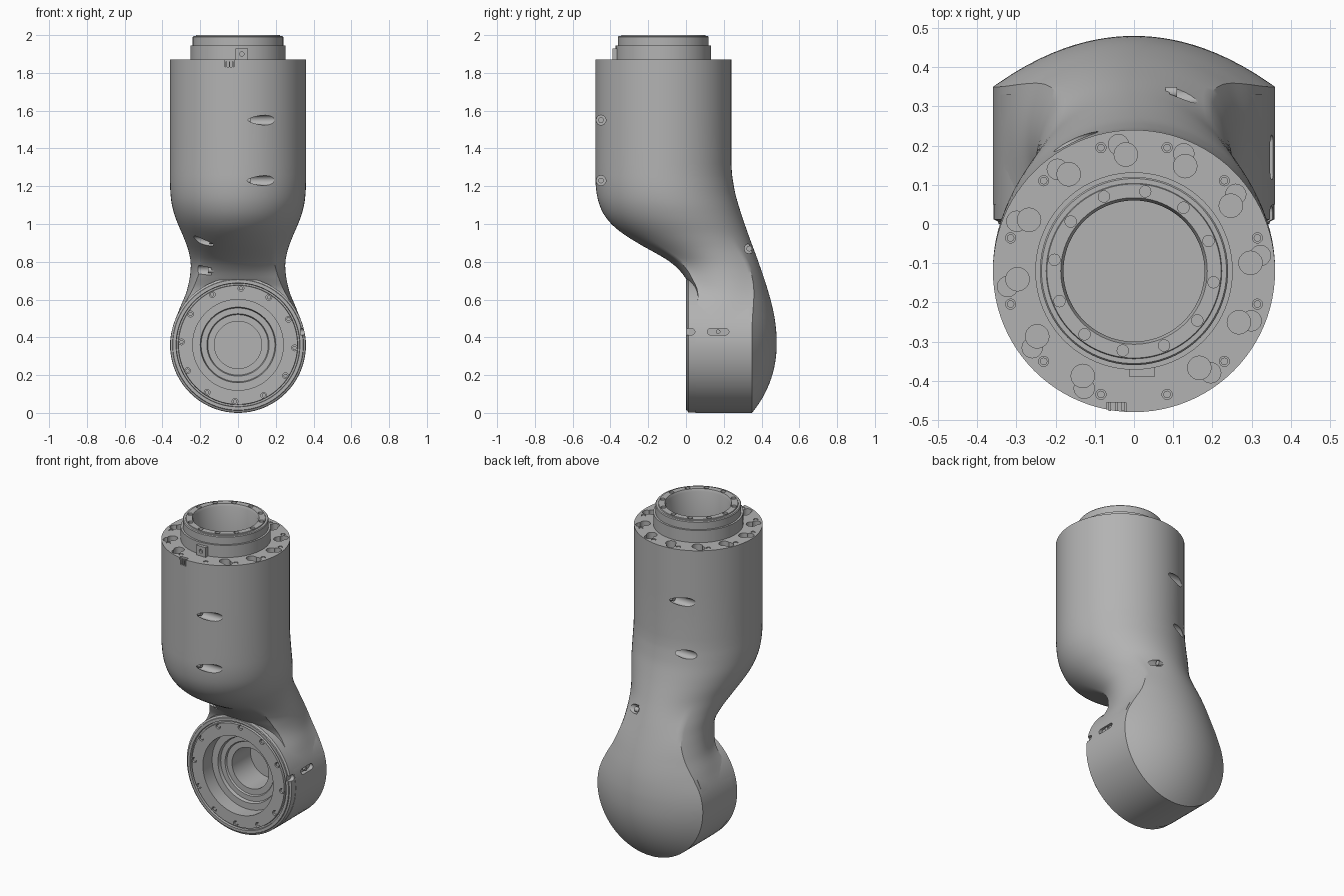
import bpy, bmesh, math
from mathutils import Matrix, Vector

if "Cube" in bpy.data.objects:
    bpy.data.objects.remove(bpy.data.objects["Cube"])

AXIS_Y, DRUM_Z, R = -0.12, 0.36, 0.36
SIDES = 96

grey = bpy.data.materials.new("machined_grey")
grey.use_nodes = True
grey.diffuse_color = (0.45, 0.45, 0.45, 1)
grey.node_tree.nodes["Principled BSDF"].inputs["Base Color"].default_value = grey.diffuse_color


def finish(name, bm):
    bmesh.ops.recalc_face_normals(bm, faces=bm.faces)
    mesh = bpy.data.meshes.new(name)
    bm.to_mesh(mesh)
    bm.free()
    mesh.materials.append(grey)
    ob = bpy.data.objects.new(name, mesh)
    bpy.context.collection.objects.link(ob)
    return ob


def activate(ob):
    bpy.ops.object.select_all(action='DESELECT')
    ob.select_set(True)
    bpy.context.view_layer.objects.active = ob


def smooth(ob):
    activate(ob)
    bpy.ops.object.shade_smooth_by_angle(angle=math.radians(30))


def rod(name, start, end, radius, sides=24):
    """Closed cylinder between two points."""
    a, b = Vector(start), Vector(end)
    bm = bmesh.new()
    turn = (b - a).to_track_quat('Z', 'Y').to_matrix().to_4x4()
    bmesh.ops.create_cone(bm, cap_ends=True, segments=sides, radius1=radius, radius2=radius,
                          depth=(b - a).length, matrix=Matrix.Translation((a + b) / 2) @ turn)
    return finish(name, bm)


def box(name, centre, size):
    bm = bmesh.new()
    bmesh.ops.create_cube(bm, size=1, matrix=Matrix.Translation(centre) @ Matrix.Diagonal((*size, 1)))
    return finish(name, bm)


def lathe(name, profile, matrix, closed=True):
    """Revolve (radius, height) points about z, then place with matrix."""
    bm = bmesh.new()
    pts = [bm.verts.new((r, 0, h)) for r, h in profile]
    edges = [bm.edges.new(p) for p in zip(pts, pts[1:] + pts[:1] if closed else pts[1:])]
    bmesh.ops.spin(bm, geom=pts + edges, cent=(0, 0, 0), axis=(0, 0, 1),
                   angle=math.tau, steps=SIDES, use_duplicate=False)
    bmesh.ops.remove_doubles(bm, verts=bm.verts, dist=1e-5)
    bm.transform(matrix)
    return finish(name, bm)


def carve(ob, cutters):
    activate(ob)
    for cutter in cutters:
        cutter.hide_render = True
        mod = ob.modifiers.new("cut", 'BOOLEAN')
        mod.operation, mod.solver, mod.object = 'DIFFERENCE', 'EXACT', cutter
        bpy.ops.object.modifier_apply(modifier=mod.name)
        bpy.data.objects.remove(cutter)


def curve_at(table, z):
    """Smooth interpolation through (z, value) points."""
    if z <= table[0][0]:
        return table[0][1]
    if z >= table[-1][0]:
        return table[-1][1]

    def slope(j):
        if j in (0, len(table) - 1):
            return 0
        (z0, a), (z1, b) = table[j - 1], table[j + 1]
        return (b - a) / (z1 - z0)
    i = max(j for j, p in enumerate(table) if p[0] <= z)
    (z0, a), (z1, b) = table[i], table[i + 1]
    h = z1 - z0
    t = (z - z0) / h
    return (a * (1 + 2 * t) * (1 - t) ** 2 + b * t * t * (3 - 2 * t)
            + h * t * (1 - t) * (slope(i) * (1 - t) - slope(i + 1) * t))


# Arm housing: stacked sections morphing from a round tube to the domed drum
WIDTH = [(.36, .36), (.45, .347), (.55, .31), (.65, .27), (.77, .25), (.85, .26),
         (.93, .288), (1.03, .33), (1.12, .353), (1.24, .36)]
FRONT = [(.6, .05), (.66, .035), (.71, 0), (.75, -.03), (.8, -.085), (.84, -.15), (.89, -.24),
         (.95, -.335), (1.0, -.395), (1.06, -.44), (1.14, -.469), (1.26, -.48)]
BACK = [(.36, .48), (.44, .477), (.54, .462), (.66, .43), (.8, .383), (.95, .328),
        (1.08, .284), (1.18, .257), (1.32, .24)]


def section(z):
    if z < DRUM_Z:
        w = math.sqrt(R * R - (z - DRUM_Z) ** 2)
        back = -.08 + math.sqrt(.56 ** 2 - (z - DRUM_Z) ** 2)
    else:
        w, back = curve_at(WIDTH, z), curve_at(BACK, z)
    front = curve_at(FRONT, z)
    k = min(1, max(0, (z - .45) / .5))
    k = k * k * (3 - 2 * k)
    shoulder = (min(.35, back) - front) / (back - front)
    for i in range(SIDES):
        c, s = (f(math.tau * i / SIDES) for f in (math.cos, math.sin))
        m = max(abs(c), abs(s))
        u, q = c / m, s / m
        v = (q + 1) / 2 * shoulder
        if q > 1 - 1e-6:
            v += (1 - shoulder) * (1 - u * u)
        yield (w * (u + (c - u) * k), front + (back - front) * (v + ((s + 1) / 2 - v) * k), z)


levels = [DRUM_Z * (1 - math.cos(math.pi / 2 * i / 18)) for i in range(1, 19)]
levels = [.0004] + levels + [DRUM_Z + .9 * i / 45 for i in range(1, 46)] + [1.32, 1.6, 1.87]
bm = bmesh.new()
rings = [[bm.verts.new(p) for p in section(z)] for z in levels]
for low, high in zip(rings, rings[1:]):
    for i in range(SIDES):
        j = (i + 1) % SIDES
        bm.faces.new((low[i], low[j], high[j], high[i]))
bm.faces.new(rings[0][::-1])
bm.faces.new(rings[-1])
housing = finish("arm_housing", bm)


def polar(radius, degrees, z):
    a = math.radians(degrees)
    return Vector((radius * math.cos(a), AXIS_Y + radius * math.sin(a), z))


# Cutters: main bores and drilled side pockets
cuts = [rod("bore", (0, AXIS_Y, 1.02), (0, AXIS_Y, 2.1), .185, 64),
        rod("drum_bore", (0, -.02, DRUM_Z), (0, .31, DRUM_Z), .34, 64)]
screws = []
pockets = [(side * .045, AXIS_Y - side * .33, z, side) for side in (1, -1) for z in (1.55, 1.23)]
pockets += [(.09, .335, .87, 1), (-.13, -.19, .91, -1), (-.14, .0, .755, -1)]
for x, y, z, side in pockets:
    cuts.append(rod("pocket", (x, y, z), (x + side * .4, y, z), .026))
    screws.append(rod("pocket_screw", (x - side * .01, y, z), (x + side * .02, y, z), .015, 16))

# Cutters: lobed recesses and screw holes in the top flange
for k in range(12):
    if k != 9:
        a = 5 + 30 * k
        cuts.append(rod("recess", polar(.298, a - 1, 1.82), polar(.298, a - 1, 1.9), .03))
        cuts.append(rod("recess_lobe", polar(.325, a + 2, 1.83), polar(.325, a + 2, 1.9), .026))
    cuts.append(rod("flange_hole", polar(.326, 15 + 30 * k, 1.84), polar(.326, 15 + 30 * k, 1.9), .013, 16))
    screws.append(rod("flange_screw", polar(.326, 15 + 30 * k, 1.83), polar(.326, 15 + 30 * k, 1.867), .0095, 16))
cuts.append(box("notch", (-.045, -.475, 1.855), (.05, .04, .05)))
carve(housing, cuts)
smooth(housing)

# Top collar with stepped bearing ring
collar = lathe("top_collar", [(.18, 1.75), (.18, 1.985), (.187, 2.0), (.222, 2.0), (.224, 1.995),
                              (.236, 1.995), (.24, 1.99), (.24, 1.945), (.252, 1.945),
                              (.252, 1.86), (.2, 1.86), (.2, 1.75)],
               Matrix.Translation((0, AXIS_Y, 0)))
carve(collar, [rod("collar_hole", polar(.205, 22 + 30 * k, 1.97), polar(.205, 22 + 30 * k, 2.05), .0145, 20)
               for k in range(12)])
smooth(collar)

# Joint drum with stepped recess facing forward
turn = Matrix.Translation((0, 0, DRUM_Z)) @ Matrix.Rotation(-math.pi / 2, 4, 'X')
drum = lathe("joint_drum", [(0, .33), (.358, .33), (.358, .012), (.347, .006), (.345, 0), (.328, 0),
                            (.326, .014), (.317, .014), (.315, 0), (.24, 0), (.24, .09),
                            (.2, .09), (.195, .11), (.165, .11), (.16, .12), (.125, .12),
                            (.125, .3), (0, .3)], turn, closed=False)
cuts = []
for k in range(12):
    a = math.radians(30 * k - 3)
    x, z = .3 * math.cos(a), DRUM_Z + .3 * math.sin(a)
    cuts.append(rod("bolt_hole", (x, -.02, z), (x, .025, z), .0155, 20))
    screws.append(rod("drum_bolt", (x, .006, z), (x, .04, z), .0105, 16))
carve(drum, cuts)

# Side slots through housing and drum wall
for ob in (housing, drum):
    slots = []
    for y0, y1 in ((-.05, .03), (.13, .21)):
        slots.append(box("slot", (.36, (y0 + y1) / 2, .43), (.06, y1 - y0, .034)))
        slots += [rod("slot_end", (.33, y, .43), (.39, y, .43), .017) for y in (y0, y1)]
    carve(ob, slots)
    smooth(ob)
screws.append(rod("slot_pin", (.32, .17, .43), (.345, .17, .43), .012, 16))
for pin in screws:
    smooth(pin)

# Locating tab on the collar and contact pins in the notch
tab = box("locating_tab", (.02, -.375, 1.9), (.064, .03, .06))
carve(tab, [rod("tab_hole", (.02, -.42, 1.9), (.02, -.375, 1.9), .012, 16)])
for i in range(3):
    box("notch_pin", (-.062 + .017 * i, -.465, 1.845), (.007, .024, .03))
